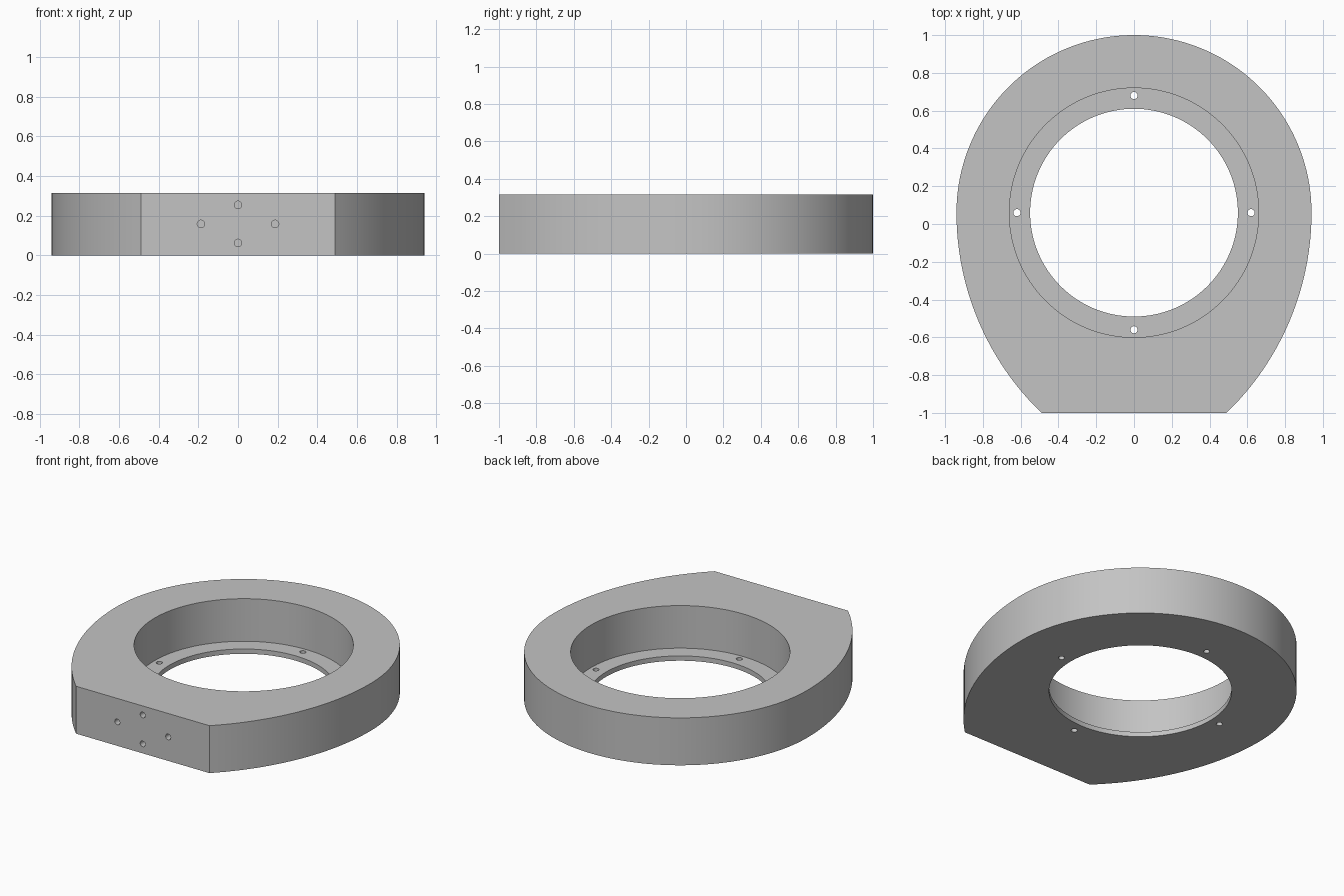
import bpy, bmesh, math
from mathutils import Matrix, Vector

if "Cube" in bpy.data.objects:
    bpy.data.objects.remove(bpy.data.objects["Cube"])

H = 0.315        # plate height
CY = 0.06        # y of the ring centre
R = 0.94         # rounded end radius
FLAT = 0.49      # half width of the flat front
LIP = 0.032      # thickness of the inner lip
HOLE = 0.019     # screw hole radius

grey = bpy.data.materials.new("grey metal")
grey.diffuse_color = (0.55, 0.55, 0.55, 1)
grey.use_nodes = True
grey.node_tree.nodes["Principled BSDF"].inputs["Base Color"].default_value = grey.diffuse_color


def add_object(name, bm):
    bmesh.ops.recalc_face_normals(bm, faces=bm.faces)
    mesh = bpy.data.meshes.new(name)
    bm.to_mesh(mesh)
    bm.free()
    mesh.materials.append(grey)
    ob = bpy.data.objects.new(name, mesh)
    bpy.context.collection.objects.link(ob)
    return ob


def cylinder(bm, start, end, radius, sides):
    start, end = Vector(start), Vector(end)
    axis = end - start
    turn = axis.to_track_quat('Z', 'Y').to_matrix().to_4x4()
    bmesh.ops.create_cone(bm, cap_ends=True, segments=sides, radius1=radius,
                          radius2=radius, depth=axis.length,
                          matrix=Matrix.Translation((start + end) / 2) @ turn)


# Outline: half circle at the back, wider tangent arcs down to the flat front
drop = CY + 1
side_r = ((R - FLAT) ** 2 + drop ** 2) / (2 * (R - FLAT))
sweep = math.asin(drop / side_r)
right = []
for i in range(25):
    a = -sweep * (1 - i / 24)
    right.append((R - side_r + side_r * math.cos(a), CY + side_r * math.sin(a)))
back = [(R * math.cos(math.pi * i / 80), CY + R * math.sin(math.pi * i / 80))
        for i in range(1, 80)]
outline = right + back + [(-x, y) for x, y in reversed(right)]

bm = bmesh.new()
base = bm.faces.new([bm.verts.new((x, y, 0)) for x, y in outline])
top = bmesh.ops.extrude_face_region(bm, geom=[base])
bmesh.ops.translate(bm, vec=(0, 0, H),
                    verts=[v for v in top["geom"] if isinstance(v, bmesh.types.BMVert)])
body = add_object("ring_mount", bm)

# Cutters: through bore, wide recess, lip screw holes, blind front holes
cutters = []
for name, z, radius in (("bore", -0.1, 0.55), ("recess", LIP, 0.66)):
    bm = bmesh.new()
    cylinder(bm, (0, CY, z), (0, CY, H + 0.1), radius, 128)
    cutters.append(add_object(name + "_cutter", bm))

bm = bmesh.new()
for dx, dy in ((1, 0), (-1, 0), (0, 1), (0, -1)):
    x, y = 0.62 * dx, CY + 0.62 * dy
    cylinder(bm, (x, y, -0.05), (x, y, 0.1), HOLE, 20)
    x, z = 0.187 * dx, 0.159 + 0.096 * dy
    cylinder(bm, (x, -1.05, z), (x, -0.8, z), HOLE, 20)
cutters.append(add_object("screw_hole_cutter", bm))

bpy.context.view_layer.objects.active = body
body.select_set(True)
for cutter in cutters:
    cutter.select_set(False)
    mod = body.modifiers.new(cutter.name, 'BOOLEAN')
    mod.operation = 'DIFFERENCE'
    mod.solver = 'EXACT'
    mod.object = cutter
    bpy.ops.object.modifier_apply(modifier=mod.name)
    bpy.data.objects.remove(cutter)

bpy.ops.object.shade_smooth_by_angle(angle=math.radians(25))
